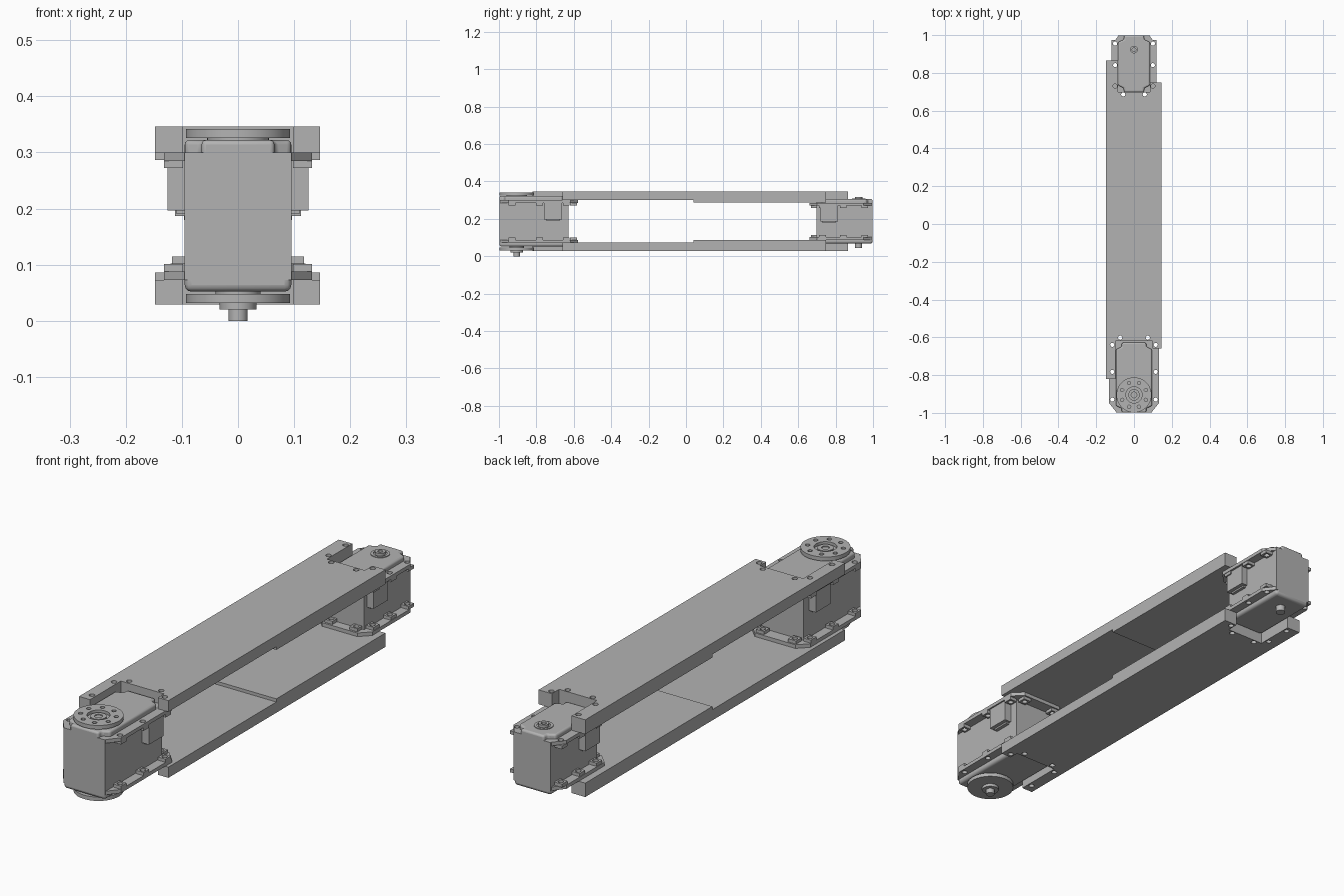
import bpy, bmesh, math

if "Cube" in bpy.data.objects:
    bpy.data.objects.remove(bpy.data.objects["Cube"])

grey = bpy.data.materials.new("plain_grey")
grey.diffuse_color = (0.45, 0.45, 0.45, 1)
grey.use_nodes = True
grey.node_tree.nodes["Principled BSDF"].inputs["Base Color"].default_value = grey.diffuse_color


def circle(x, y, r, n=32):
    return [(x + r * math.cos(2 * math.pi * i / n), y + r * math.sin(2 * math.pi * i / n)) for i in range(n)]


def rect(x0, x1, y0, y1):
    return [(x0, y0), (x1, y0), (x1, y1), (x0, y1)]


def slab(name, outline, z0, z1, holes=(), bevel=0.0):
    """Extrude a flat outline, with holes, from z0 to z1."""
    cu = bpy.data.curves.new(name, 'CURVE')
    cu.dimensions = '2D'
    cu.fill_mode = 'BOTH'
    cu.extrude = (z1 - z0) / 2
    for loop in [outline, *holes]:
        sp = cu.splines.new('POLY')
        sp.points.add(len(loop) - 1)
        for p, (x, y) in zip(sp.points, loop):
            p.co = (x, y, 0, 1)
        sp.use_cyclic_u = True
    tmp = bpy.data.objects.new(name + "_curve", cu)
    bpy.context.collection.objects.link(tmp)
    dg = bpy.context.evaluated_depsgraph_get()
    me = bpy.data.meshes.new_from_object(tmp.evaluated_get(dg))
    bpy.data.objects.remove(tmp)
    bm = bmesh.new()
    bm.from_mesh(me)
    bmesh.ops.remove_doubles(bm, verts=bm.verts, dist=1e-5)
    if not holes:
        bmesh.ops.dissolve_limit(bm, angle_limit=0.01, verts=bm.verts, edges=bm.edges)
    bmesh.ops.translate(bm, verts=bm.verts, vec=(0, 0, (z0 + z1) / 2))
    bmesh.ops.recalc_face_normals(bm, faces=bm.faces)
    bm.to_mesh(me)
    bm.free()
    me.materials.clear()
    me.materials.append(grey)
    ob = bpy.data.objects.new(name, me)
    bpy.context.collection.objects.link(ob)
    if bevel:
        m = ob.modifiers.new("round", 'BEVEL')
        m.width, m.segments = bevel, 3
    return ob


def disc(name, y, r, z0, z1, holes=()):
    return slab(name, circle(0, y, r, 48), z0, z1, holes)


def actuator(tag, s, w, fw, body_len, fl_len, z0, z1, cap0, cap1, holes, box):
    """Motor housing; d is the distance inward from the outer end."""
    Y = lambda d: s * (0.998 - d)
    P = lambda pts: [(x, Y(d)) for x, d in pts]
    slab(tag + "_body", P(rect(-w, w, 0, body_len)), z0, z1)
    # Caps with notched corners
    n = 0.03
    cap = [(-w + n, 0), (w - n, 0), (w - n, 0.022), (w, 0.035), (w, body_len - 0.035), (w - n, body_len - 0.022),
           (w - n, body_len), (-w + n, body_len), (-w + n, body_len - 0.022), (-w, body_len - 0.035),
           (-w, 0.035), (-w + n, 0.022)]
    slab(tag + "_top_cap", P(cap), z1 - 0.02, cap1, bevel=0.008)
    slab(tag + "_bottom_cap", P(rect(-w, w, 0, body_len)), cap0, z0 + 0.02, bevel=0.012)
    # Mounting flanges with screw bosses
    c = 0.04
    fl = [(-w, 0.004), (w, 0.004), (fw, 0.05), (fw, fl_len - c), (fw - c, fl_len), (c - fw, fl_len),
          (-fw, fl_len - c), (-fw, 0.05)]
    cuts = [circle(x, y, 0.011, 16) for x, y in holes]
    slab(tag + "_top_flange", P(fl), z1 - 0.015, z1, cuts)
    slab(tag + "_bottom_flange", P(fl), z0, z0 + 0.015, cuts)
    for i, (x, y) in enumerate(holes):
        hole = [circle(x, y, 0.011, 16)]
        hx = min(0.018, fw - abs(x))
        out = rect(x - hx, x + hx, y - 0.018, y + 0.018)
        slab(f"{tag}_top_boss_{i}", out, z1 - 0.028, z1 - 0.014, hole)
        slab(f"{tag}_bottom_boss_{i}", out, z0 + 0.014, z0 + 0.028, hole)
    # Cable sockets on both sides
    bx, d0, d1, b0, b1 = box
    slab(tag + "_sockets", P(rect(-bx, bx, d0, d1)), b0, b1)
    slab(tag + "_socket_lips", P(rect(-bx + 0.016, bx - 0.016, d0 + 0.01, d1 - 0.01)), b0 - 0.007, b0)


front_holes = [(sx * x, y) for sx in (-1, 1) for x, y in ((0.115, -0.64), (0.115, -0.783), (0.115, -0.93), (0.073, -0.602))]
rear_holes = [(sx * x, y) for sx in (-1, 1) for x, y in ((0.1, 0.955), (0.1, 0.841), (0.1, 0.73), (0.057, 0.686))]
actuator("front_motor", -1, 0.095, 0.132, 0.37, 0.42, 0.073, 0.30, 0.052, 0.322, front_holes,
         (0.126, 0.24, 0.335, 0.197, 0.287))
actuator("rear_motor", 1, 0.084, 0.12, 0.30, 0.338, 0.087, 0.286, 0.068, 0.305, rear_holes,
         (0.112, 0.185, 0.28, 0.187, 0.272))

# Link plates: thinner front half, thicker rear half, each with a motor slot
front_plate = [(-0.148, 0.04), (-0.148, -0.82), (-0.098, -0.82), (-0.098, -0.62), (0.098, -0.62),
               (0.098, -0.66), (0.146, -0.66), (0.146, 0.04)]
rear_plate = [(-0.148, 0.04), (-0.148, 0.865), (-0.086, 0.865), (-0.086, 0.70), (0.086, 0.70),
              (0.086, 0.748), (0.146, 0.748), (0.146, 0.04)]
fh = [circle(x, y, 0.011, 16) for x, y in front_holes if y > -0.65 or (x < 0 and y > -0.8)]
rh = [circle(x, y, 0.011, 16) for x, y in rear_holes if y < 0.735 or (x < 0 and y < 0.85)]
slab("top_plate_front", front_plate, 0.30, 0.346, fh)
slab("top_plate_rear", rear_plate, 0.287, 0.346, rh)
slab("bottom_plate_front", front_plate, 0.029, 0.073, fh)
slab("bottom_plate_rear", rear_plate, 0.029, 0.086, rh)

# Front output disc on top, with a ring of screw holes and a recessed hub
yc = -0.905
ring = [circle(0.068 * math.cos(a), yc + 0.068 * math.sin(a), 0.009, 12)
        for a in (math.pi / 8 + i * math.pi / 4 for i in range(8))]
disc("output_disc", yc, 0.093, 0.326, 0.342, ring + [circle(0, yc, 0.043)])
disc("output_spacer", yc, 0.055, 0.318, 0.330)
disc("output_hub", yc, 0.030, 0.325, 0.338, [circle(0, yc, 0.015)])
disc("output_screw", yc, 0.013, 0.325, 0.335)

# Front idler disc underneath, with hub and pin
disc("idler_spacer", yc, 0.04, 0.045, 0.056)
disc("idler_disc", yc, 0.093, 0.032, 0.048)
disc("idler_hub", yc, 0.033, 0.02, 0.034)
disc("idler_pin", yc, 0.017, 0.0, 0.022)

# Rear shafts
disc("rear_shaft_ring", 0.923, 0.036, 0.30, 0.308, [circle(0, 0.923, 0.026)])
disc("rear_top_shaft", 0.923, 0.02, 0.295, 0.316, [circle(0, 0.923, 0.01, 16)])
disc("rear_bottom_shaft", 0.923, 0.019, 0.043, 0.075)

# Smooth round walls, sharp edges kept
for ob in bpy.context.collection.objects:
    ob.select_set(True)
    bpy.context.view_layer.objects.active = ob
bpy.ops.object.shade_smooth_by_angle(angle=math.radians(30))
